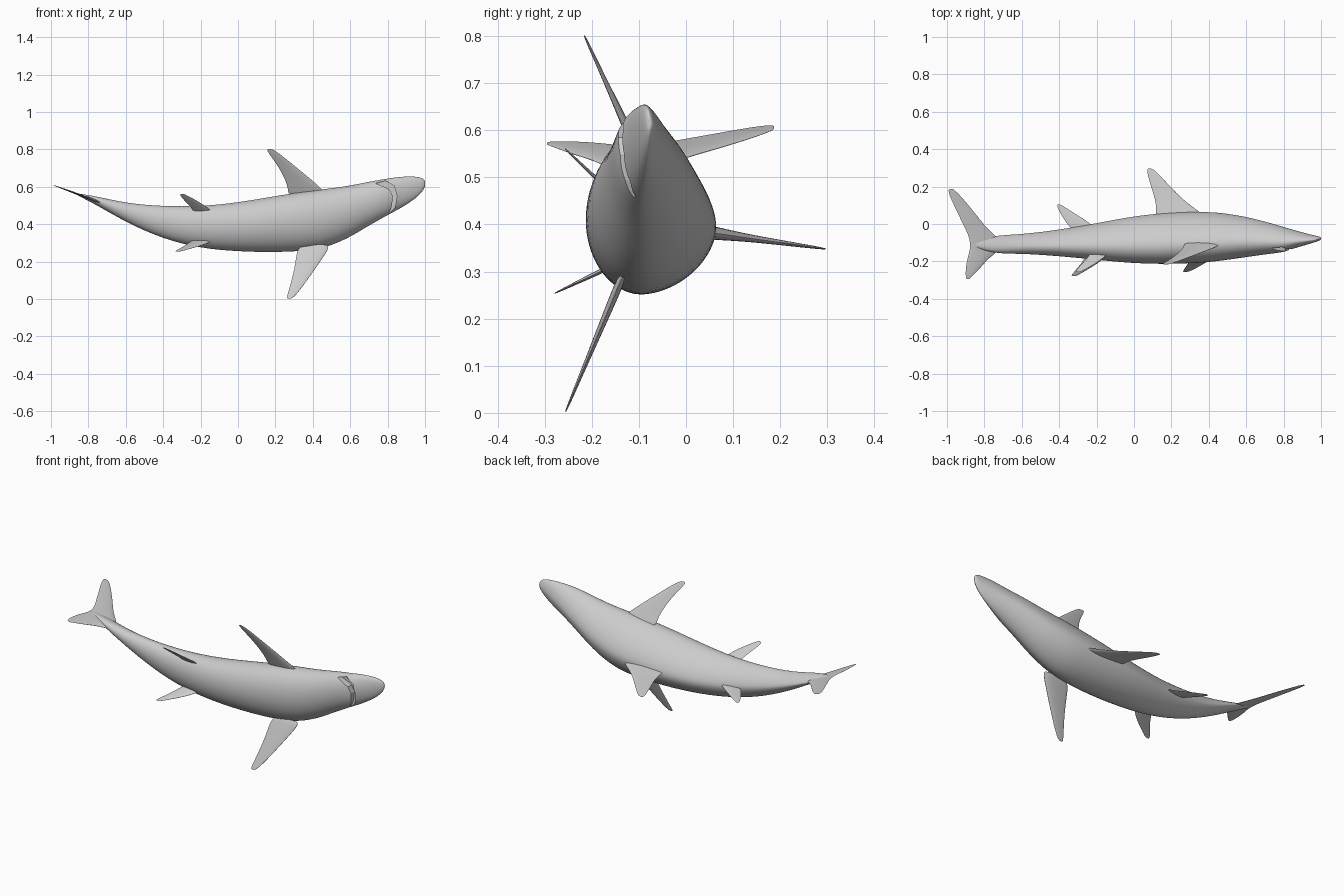
import bpy, bmesh
from math import sin, cos, pi, copysign
from mathutils import Vector

if "Cube" in bpy.data.objects:
    bpy.data.objects.remove(bpy.data.objects["Cube"], do_unlink=True)

grey = bpy.data.materials.new("light grey skin")
grey.use_nodes = True
grey.diffuse_color = (0.6, 0.6, 0.6, 1)
grey.node_tree.nodes["Principled BSDF"].inputs["Base Color"].default_value = (0.6, 0.6, 0.6, 1)


def loft(name, rings):
    """Skin a list of closed rings of points and cap both ends."""
    bm = bmesh.new()
    loops = [[bm.verts.new(p) for p in ring] for ring in rings]
    n = len(loops[0])
    for a, b in zip(loops, loops[1:]):
        for i in range(n):
            bm.faces.new((a[i], a[(i + 1) % n], b[(i + 1) % n], b[i]))
    for end in (loops[0], loops[-1]):
        centre = bm.verts.new(sum((v.co for v in end), Vector()) / n)
        for i in range(n):
            bm.faces.new((end[i], end[(i + 1) % n], centre))
    bmesh.ops.recalc_face_normals(bm, faces=bm.faces)
    mesh = bpy.data.meshes.new(name)
    bm.to_mesh(mesh)
    bm.free()
    obj = bpy.data.objects.new(name, mesh)
    bpy.context.collection.objects.link(obj)
    mesh.materials.append(grey)
    return obj


def select(obj):
    bpy.ops.object.select_all(action="DESELECT")
    obj.select_set(True)
    bpy.context.view_layer.objects.active = obj


def soften(obj, levels=2):
    select(obj)
    obj.modifiers.new("smooth", "SUBSURF").levels = levels
    bpy.ops.object.modifier_apply(modifier="smooth")
    bpy.ops.object.shade_smooth_by_angle()


def body_ring(x, z_high, z_low, y_back, y_belly, segments=24):
    """Cross-section: narrow ridged back towards +y, rounder belly towards -y."""
    cz, width = (z_high + z_low) / 2, (z_high - z_low) / 2
    cy = y_belly + 0.4 * (y_back - y_belly)
    ring = []
    for i in range(segments):
        s, c = sin(2 * pi * i / segments), cos(2 * pi * i / segments)
        power = 1.2 if c > 0 else 1.0
        s, c = (copysign(abs(v) ** power, v) for v in (s, c))
        y = c * (y_back - cy if c > 0 else cy - y_belly)
        ring.append((x, cy + y, cz + width * s - 0.12 * y))
    return ring


def fin(name, root, direction, lead, trail, thick=0.1, slope=0.0, x0=0.0):
    """Lens-section fin; lead and trail are (x, distance along span) pairs."""
    y0, z0 = root
    dy, dz = Vector(direction).normalized()
    normal = Vector((-slope, -dz, dy)).normalized()

    def place(p):
        return Vector((p[0], y0 + dy * p[1], z0 + dz * p[1] + slope * (p[0] - x0)))

    rings = []
    for a, b in zip(lead, trail):
        a, b = place(a), place(b)
        t = normal * thick * (a - b).length / 2
        front, back = a.lerp(b, 0.25), a.lerp(b, 0.65)
        rings.append([a, a.lerp(b, 0.04) + t * 0.4, front + t, back + t * 0.7,
                      b, back - t * 0.7, front - t, a.lerp(b, 0.04) - t * 0.4])
    obj = loft(name, rings)
    soften(obj)
    return obj


# Body: x, high z, low z, back y, belly y
stations = [
    (-0.86, 0.565, 0.555, -0.09, -0.12), (-0.75, 0.548, 0.500, -0.06, -0.16),
    (-0.6, 0.512, 0.410, -0.055, -0.158), (-0.4, 0.496, 0.320, -0.03, -0.172),
    (-0.2, 0.496, 0.270, 0.005, -0.192), (0, 0.516, 0.253, 0.045, -0.212),
    (0.2, 0.552, 0.248, 0.065, -0.216), (0.4, 0.582, 0.258, 0.068, -0.206),
    (0.5, 0.593, 0.285, 0.057, -0.192), (0.6, 0.607, 0.330, 0.04, -0.178),
    (0.7, 0.628, 0.392, 0.015, -0.163), (0.8, 0.645, 0.448, -0.015, -0.152),
    (0.85, 0.652, 0.474, -0.03, -0.132), (0.9, 0.656, 0.503, -0.044, -0.118),
    (0.96, 0.655, 0.545, -0.06, -0.1), (0.99, 0.645, 0.58, -0.066, -0.09),
    (1.0, 0.63, 0.6, -0.072, -0.083),
]
body = loft("body", [body_ring(*s) for s in stations])
soften(body)

# Mouth: crescent notch cut into the belly side of the head
crescent = [(0.735, 0.618), (0.79, 0.632), (0.835, 0.605), (0.85, 0.55), (0.84, 0.49),
            (0.80, 0.445), (0.822, 0.495), (0.828, 0.55), (0.81, 0.585), (0.78, 0.6)]
cutter = loft("mouth_cutter", [[(x, y, z) for x, z in crescent] for y in (-0.3, -0.108)])
cutter.hide_render = True
cut = body.modifiers.new("mouth", "BOOLEAN")
cut.operation, cut.solver, cut.object = "DIFFERENCE", "EXACT", cutter
select(body)
bpy.ops.object.modifier_apply(modifier="mouth")
bpy.data.objects.remove(cutter, do_unlink=True)
bpy.ops.object.shade_smooth_by_angle()

# Fins along the back
fin("dorsal_fin", (0, 0.39), (0.99, -0.14),
    [(0.43, 0), (0.35, 0.07), (0.27, 0.125), (0.19, 0.207), (0.115, 0.29), (0.09, 0.3)],
    [(0.08, 0), (0.085, 0.065), (0.1, 0.11), (0.085, 0.18), (0.062, 0.28), (0.07, 0.3)], 0.12)
fin("rear_dorsal_fin", (-0.06, 0.39), (0.99, -0.12),
    [(-0.18, 0.02), (-0.24, 0.07), (-0.32, 0.12), (-0.395, 0.168)],
    [(-0.34, 0.02), (-0.365, 0.05), (-0.395, 0.10), (-0.418, 0.162)])

# Side fins, upper is the +z side
fin("upper_pectoral_fin", (-0.1, 0.55), (-0.42, 0.91),
    [(0.48, 0), (0.45, 0.045), (0.385, 0.105), (0.285, 0.195), (0.2, 0.27), (0.175, 0.277)],
    [(0.24, 0), (0.245, 0.04), (0.235, 0.1), (0.2, 0.185), (0.148, 0.265), (0.155, 0.277)], 0.11)
fin("lower_pectoral_fin", (-0.135, 0.29), (-0.386, -0.92),
    [(0.5, 0), (0.465, 0.06), (0.385, 0.185), (0.31, 0.295), (0.285, 0.312)],
    [(0.295, 0), (0.29, 0.09), (0.28, 0.19), (0.255, 0.3), (0.26, 0.312)], 0.11)
fin("upper_pelvic_fin", (-0.12, 0.43), (-0.72, 0.69),
    [(-0.12, 0.03), (-0.16, 0.085), (-0.22, 0.14), (-0.285, 0.19)],
    [(-0.24, 0.03), (-0.26, 0.085), (-0.29, 0.13), (-0.32, 0.188)])
fin("lower_pelvic_fin", (-0.13, 0.325), (-0.9, -0.43),
    [(-0.13, 0.02), (-0.16, 0.065), (-0.23, 0.115), (-0.31, 0.166)],
    [(-0.26, 0.02), (-0.28, 0.065), (-0.31, 0.115), (-0.345, 0.164)])

# Crescent tail, one blade running from lobe to lobe
fin("tail_fin", (0, 0.51), (1, 0),
    [(-0.965, 0.187), (-0.925, 0.15), (-0.85, 0.06), (-0.79, -0.02), (-0.72, -0.075),
     (-0.71, -0.14), (-0.775, -0.18), (-0.82, -0.235), (-0.865, -0.28), (-0.88, -0.295)],
    [(-0.998, 0.187), (-0.995, 0.15), (-0.955, 0.06), (-0.925, -0.01), (-0.9, -0.07),
     (-0.895, -0.13), (-0.905, -0.18), (-0.91, -0.235), (-0.905, -0.28), (-0.898, -0.295)],
    0.09, slope=-0.37, x0=-0.72)
